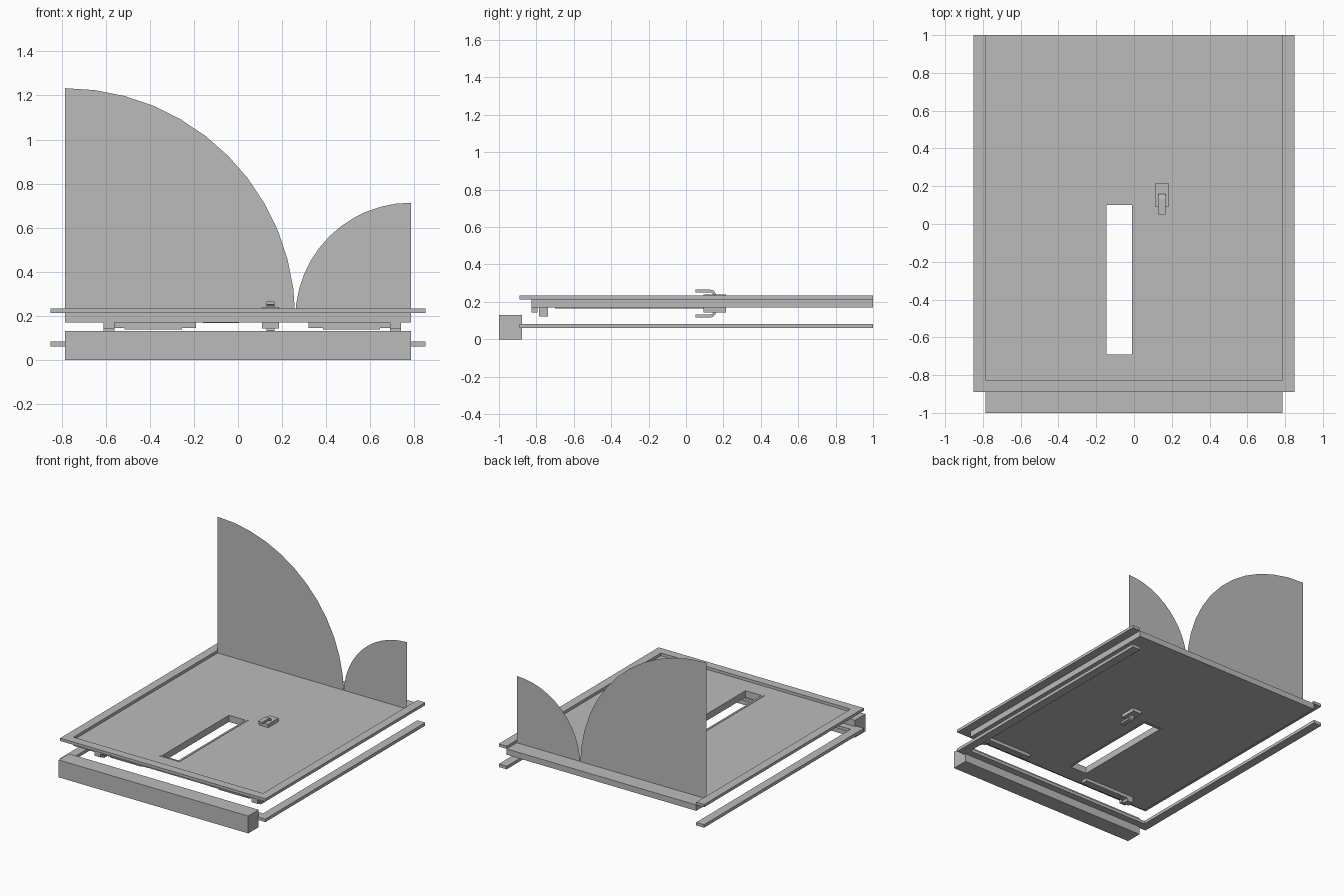
import bpy, bmesh, math
from mathutils import Vector

if "Cube" in bpy.data.objects:
    bpy.data.objects.remove(bpy.data.objects["Cube"])

# One plain grey for every part
grey = bpy.data.materials.new("plain_grey")
grey.use_nodes = True
grey.diffuse_color = (0.5, 0.5, 0.5, 1)
bsdf = next(n for n in grey.node_tree.nodes if n.type == 'BSDF_PRINCIPLED')
bsdf.inputs["Base Color"].default_value = grey.diffuse_color


def finish(name, bm):
    mesh = bpy.data.meshes.new(name)
    bm.to_mesh(mesh)
    bm.free()
    mesh.materials.append(grey)
    obj = bpy.data.objects.new(name, mesh)
    bpy.context.collection.objects.link(obj)
    return obj


def prism(name, points, offset=None):
    """Face through the points, extruded by the offset if one is given."""
    bm = bmesh.new()
    face = bm.faces.new([bm.verts.new(p) for p in points])
    if offset:
        geom = bmesh.ops.extrude_face_region(bm, geom=[face], use_keep_orig=True)["geom"]
        bmesh.ops.translate(bm, vec=Vector(offset),
                            verts=[v for v in geom if isinstance(v, bmesh.types.BMVert)])
        bmesh.ops.recalc_face_normals(bm, faces=bm.faces)
    return finish(name, bm)


def corners(x0, x1, y0, y1):
    return [(x0, y0), (x1, y0), (x1, y1), (x0, y1)]


def box(name, x, y, z):
    return prism(name, [(a, b, z[0]) for a, b in corners(*x, *y)], (0, 0, z[1] - z[0]))


def ring(name, outer, inner, z):
    """Flat slab with a rectangular opening."""
    bm = bmesh.new()
    loops = [[bm.verts.new((a, b, h)) for a, b in corners(*rect)]
             for rect, h in ((outer, z[0]), (outer, z[1]), (inner, z[1]), (inner, z[0]))]
    for k in range(4):
        la, lb = loops[k], loops[(k + 1) % 4]
        for i in range(4):
            j = (i + 1) % 4
            bm.faces.new((la[i], la[j], lb[j], lb[i]))
    bmesh.ops.recalc_face_normals(bm, faces=bm.faces)
    return finish(name, bm)


W, CW = 0.785, 0.85          # half widths of the leaf and of the casing
MID, HALF = 0.191, 0.022     # leaf centre height and half thickness
BOTTOM, TOP = MID - HALF, MID + HALF

# Door leaf with its window opening and window trim
opening = (-0.16, 0.005, -0.70, 0.115)
ring("door_leaf", (-W, W, -0.825, 1), opening, (BOTTOM, TOP))
ring("window_trim", opening, (-0.145, -0.01, -0.69, 0.10), (BOTTOM - 0.003, TOP + 0.003))

# U-shaped casings on both sides of the wall
u_shape = [(-CW, 1), (-CW, -0.89), (CW, -0.89), (CW, 1),
           (W, 1), (W, -0.825), (-W, -0.825), (-W, 1)]
for name, z0, z1 in (("upper_casing", TOP, 0.234), ("lower_casing", 0.06, 0.083)):
    prism(name, [(x, y, z0) for x, y in u_shape], (0, 0, z1 - z0))

# Head box
box("head_box", (-W, W), (-1, -0.877), (0, 0.13))

# Quarter-circle swing plates, one per hinge side
for name, hinge, radius, side in (("large_swing_plate", -W, 1.045, 1),
                                  ("small_swing_plate", W, 0.525, -1)):
    arc = [(hinge + side * radius * math.cos(a), 0.88, MID - 0.003 + radius * math.sin(a))
           for a in (math.radians(7.5 * i) for i in range(13))]
    prism(name, [(hinge, 0.88, MID - 0.003)] + arc)

# Closer rails under the leaf, mirrored about their shared centre
CENTRE = 0.065
for label, s in (("left", 1), ("right", -1)):
    def span(a, b):
        return sorted((CENTRE + s * a, CENTRE + s * b))
    box(label + "_closer_rail", span(0.255, 0.625), (-0.785, -0.737), (0.145, BOTTOM))
    box(label + "_closer_cover", span(0.32, 0.58), (-0.78, -0.742), (0.137, 0.145))
    box(label + "_closer_block", span(0.625, 0.675), (-0.785, -0.737), (0.123, BOTTOM))
    box(label + "_closer_bracket", span(0.625, 0.675), (-0.825, -0.795), (0.142, BOTTOM))

# Handle on both faces: backplate and bent lever
for label, s in (("upper", 1), ("lower", -1)):
    face = MID + s * HALF
    box(label + "_backplate", (0.11, 0.185), (0.093, 0.214), sorted((face, MID + s * 0.048)))
    bend = [math.radians(18 * i) for i in range(6)]
    outer = [(0.13 + 0.03 * math.sin(a), 0.044 + 0.03 * math.cos(a)) for a in bend]
    inner = [(0.13 + 0.015 * math.sin(a), 0.044 + 0.015 * math.cos(a)) for a in reversed(bend)]
    side = [(0.05, 0.059), (0.05, 0.074)] + outer + [(0.16, HALF), (0.145, HALF)] + inner
    prism(label + "_lever", [(0.13, y, MID + s * h) for y, h in side], (0.036, 0, 0))
